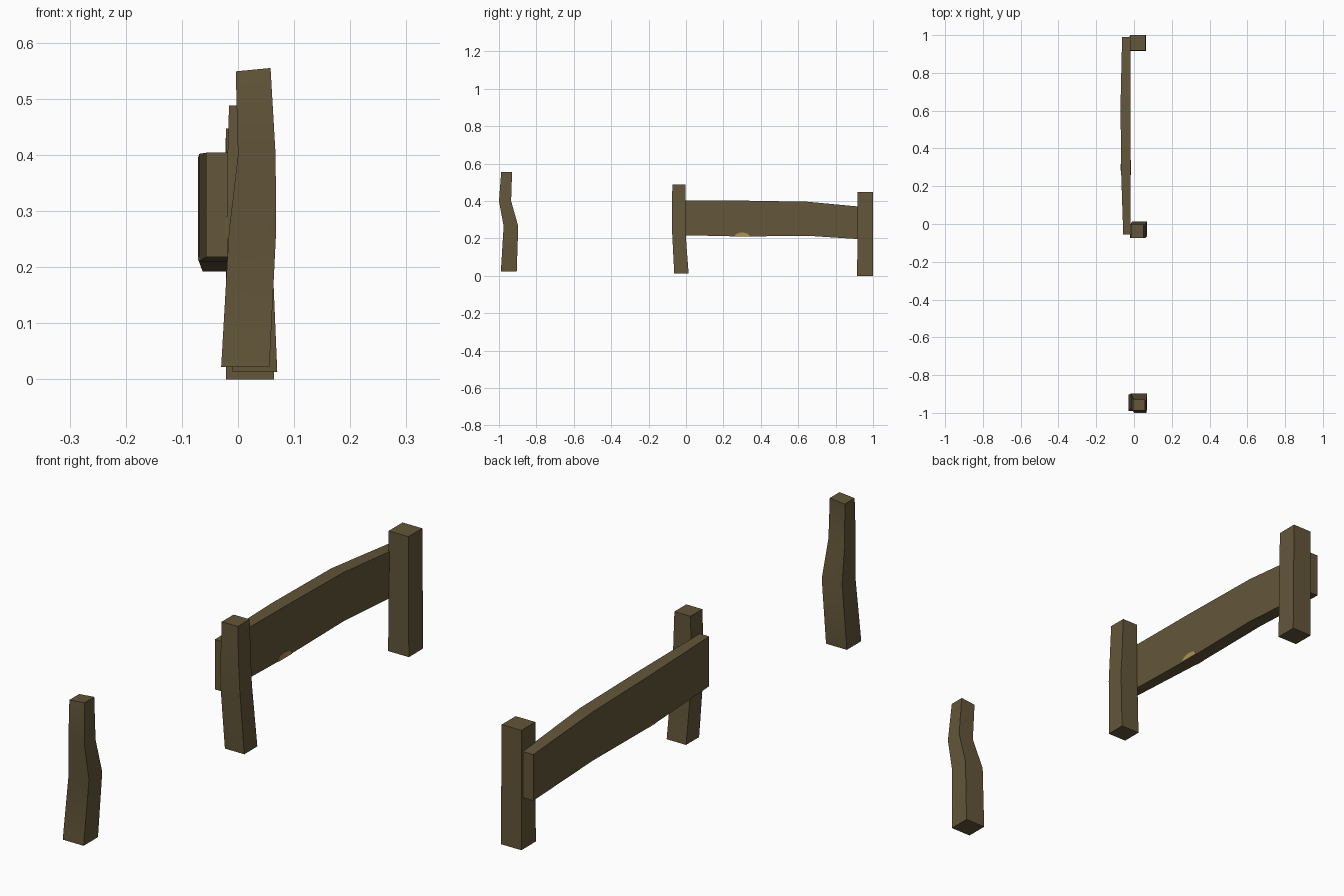
import bpy
import bmesh
import math

cube = bpy.data.objects.get("Cube")
if cube:
    bpy.data.objects.remove(cube, do_unlink=True)


def material(name, colour):
    mat = bpy.data.materials.new(name)
    mat.use_nodes = True
    mat.diffuse_color = colour
    shader = mat.node_tree.nodes["Principled BSDF"]
    shader.inputs["Base Color"].default_value = colour
    shader.inputs["Roughness"].default_value = 0.9
    return mat


bark = material("weathered brown wood", (0.125, 0.093, 0.041, 1))
pale = material("pale bare wood", (0.42, 0.29, 0.09, 1))


def loft(name, rings, mat, smooth=True):
    """Skin a closed solid through a list of matching vertex rings."""
    bm = bmesh.new()
    loops = [[bm.verts.new(p) for p in ring] for ring in rings]
    n = len(loops[0])
    for a, b in zip(loops, loops[1:]):
        for i in range(n):
            j = (i + 1) % n
            bm.faces.new((a[i], a[j], b[j], b[i]))
    bm.faces.new(loops[0][::-1])
    bm.faces.new(loops[-1])
    bmesh.ops.recalc_face_normals(bm, faces=bm.faces)
    mesh = bpy.data.meshes.new(name)
    bm.to_mesh(mesh)
    bm.free()
    mesh.materials.append(mat)
    obj = bpy.data.objects.new(name, mesh)
    bpy.context.collection.objects.link(obj)
    if smooth:
        bpy.ops.object.select_all(action="DESELECT")
        obj.select_set(True)
        bpy.context.view_layer.objects.active = obj
        bpy.ops.object.shade_smooth_by_angle(angle=math.radians(40))
    return obj


def post(name, sections, tilt=0):
    """Sections are (z, x0, x1, y0, y1); tilt slopes the top sideways."""
    rings = []
    for k, (z, x0, x1, y0, y1) in enumerate(sections):
        t = tilt if k == len(sections) - 1 else 0
        rings.append([(x0, y0, z - t), (x1, y0, z), (x1, y1, z), (x0, y1, z - t)])
    return loft(name, rings, bark)


# Upright posts, each bent a little differently
post("front_post", [
    (0.022, -0.03, 0.056, -0.99, -0.905),
    (0.265, -0.016, 0.068, -0.975, -0.897),
    (0.40, 0.0, 0.067, -1.0, -0.935),
    (0.555, -0.004, 0.058, -0.988, -0.93)], tilt=0.006)
post("middle_post", [
    (0.013, -0.01, 0.07, -0.063, 0.014),
    (0.25, -0.02, 0.06, -0.075, -0.004),
    (0.35, -0.02, 0.055, -0.075, -0.003),
    (0.488, -0.016, 0.05, -0.073, -0.003)])
post("back_post", [
    (0.0, -0.021, 0.064, 0.915, 1.0),
    (0.447, -0.021, 0.06, 0.918, 1.0)])

# Sagging rail on the outside of the two rear posts
rail_sections = [
    (-0.055, -0.057, 0.218, 0.404),
    (0.30, -0.069, 0.210, 0.402),
    (0.65, -0.071, 0.214, 0.396),
    (0.99, -0.063, 0.192, 0.364)]
rail = []
for y, outer, low, high in rail_sections:
    rail.append([(outer, y, low), (-0.018, y, low),
                 (-0.018, y, high), (outer, y, high)])
loft("rail", rail, bark)


# Pale chips on the lower edge of the rail
def chip(name, x, width, height):
    arc = [math.pi * i / 6 for i in range(7)]
    rings = [[(x + d, 0.30 - width * math.cos(a), 0.211 + height * math.sin(a))
              for a in arc] for d in (-0.002, 0.002)]
    loft(name, rings, pale, smooth=False)


chip("inner_chip", -0.0175, 0.04, 0.021)
chip("outer_chip", -0.069, 0.018, 0.008)


# Thin worn slivers on post corners
def sliver(name, x, y, z0, z1):
    r = 0.002
    corners = [(-r, -r), (r, -r), (r, r), (-r, r)]
    loft(name, [[(x + a, y + b, z) for a, b in corners] for z in (z0, z1)],
         pale, smooth=False)


sliver("back_post_outer_wear", -0.0205, 0.992, 0.33, 0.43)
sliver("middle_post_wear", -0.0195, -0.073, 0.25, 0.29)
